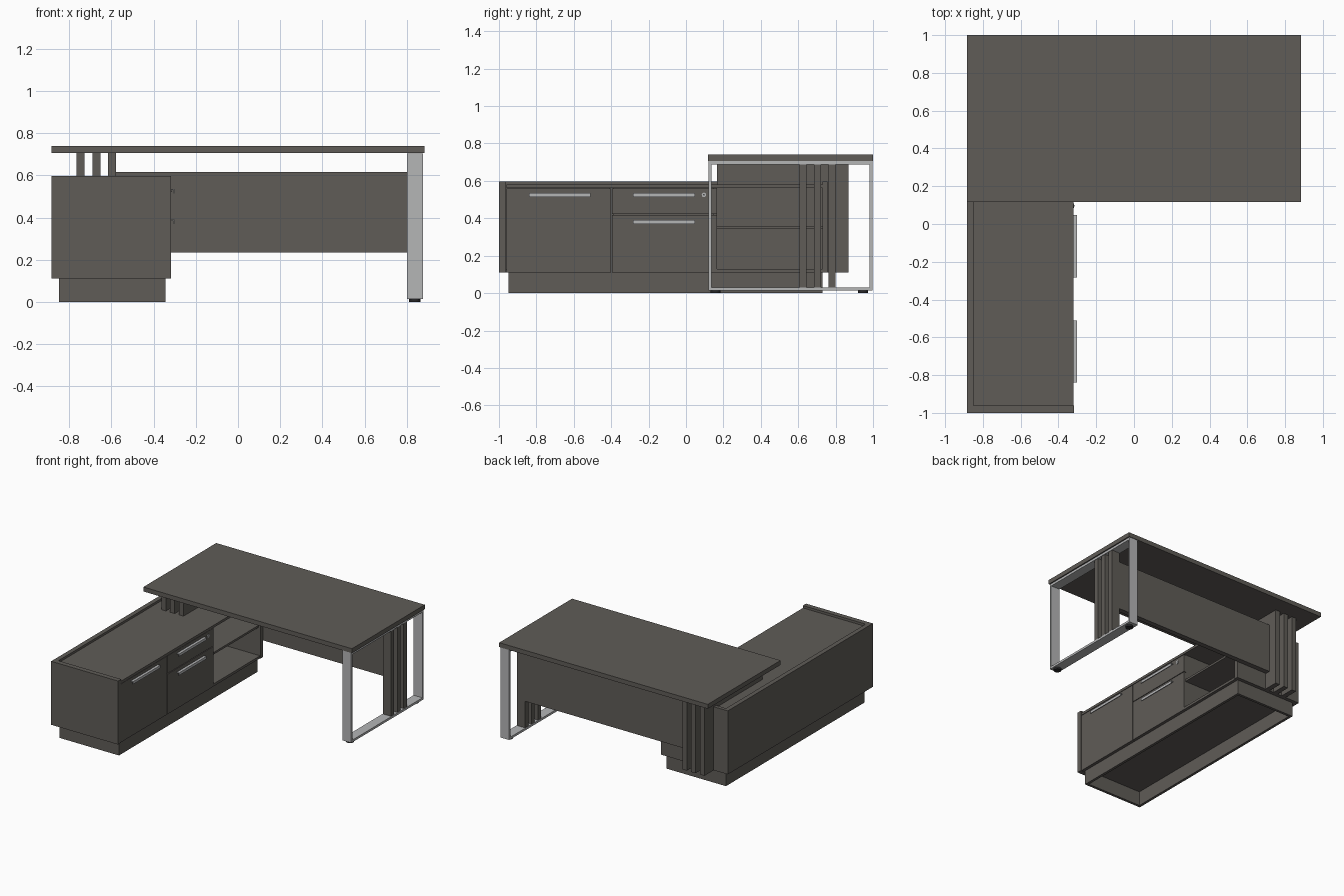
import bpy, bmesh
from mathutils import Vector

cube = bpy.data.objects.get("Cube")
if cube:
    bpy.data.objects.remove(cube, do_unlink=True)


def material(name, rgb, metallic=0.0):
    m = bpy.data.materials.new(name)
    m.use_nodes = True
    m.diffuse_color = (*rgb, 1)
    bsdf = m.node_tree.nodes["Principled BSDF"]
    bsdf.inputs["Base Color"].default_value = (*rgb, 1)
    bsdf.inputs["Roughness"].default_value = 0.6
    return m


WOOD = material("dark_grey_wood", (0.115, 0.107, 0.096))
METAL = material("brushed_metal", (0.46, 0.465, 0.47))
RUBBER = material("black_rubber", (0.02, 0.02, 0.022))


def finish(name, bm, mat):
    bmesh.ops.recalc_face_normals(bm, faces=bm.faces)
    mesh = bpy.data.meshes.new(name)
    bm.to_mesh(mesh)
    bm.free()
    mesh.materials.append(mat)
    obj = bpy.data.objects.new(name, mesh)
    bpy.context.collection.objects.link(obj)
    return obj


def box(name, x, y, z, mat=WOOD):
    """Board given by its (min, max) range on each axis."""
    bm = bmesh.new()
    bmesh.ops.create_cube(bm, size=1)
    for v in bm.verts:
        v.co = Vector(r[0] if c < 0 else r[1] for c, r in zip(v.co, (x, y, z)))
    return finish(name, bm, mat)


def extrude_x(name, outline, x, mat=WOOD):
    """Extrude a (y, z) outline between two x positions."""
    bm = bmesh.new()
    face = bm.faces.new([bm.verts.new((x[0], y, z)) for y, z in outline])
    new = bmesh.ops.extrude_face_region(bm, geom=[face])["geom"]
    verts = [g for g in new if isinstance(g, bmesh.types.BMVert)]
    bmesh.ops.translate(bm, verts=verts, vec=(x[1] - x[0], 0, 0))
    return finish(name, bm, mat)


def disc(name, location, radius, depth, mat, axis="Z"):
    bpy.ops.mesh.primitive_cylinder_add(
        vertices=24, radius=radius, depth=depth, location=location,
        rotation=(0, 1.5708 if axis == "X" else 0, 0))
    obj = bpy.context.object
    obj.name = name
    obj.data.materials.append(mat)
    bpy.ops.object.shade_smooth_by_angle()
    return obj


# Desk top and modesty panel
box("desk_top", (-0.885, 0.885), (0.117, 1.0), (0.706, 0.74))
box("modesty_panel", (-0.578, 0.805), (0.762, 0.8), (0.235, 0.615))

# Metal loop leg
LEG_X = (0.802, 0.877)
for name, y in (("front", (0.12, 0.135)), ("back", (0.982, 0.997))):
    box("leg_post_" + name, LEG_X, y, (0.014, 0.705), METAL)
for name, z in (("lower", (0.014, 0.031)), ("upper", (0.687, 0.705))):
    box("leg_rail_" + name, LEG_X, (0.135, 0.982), z, METAL)
for y in (0.158, 0.947):
    disc("leg_foot", (0.839, y, 0.007), 0.027, 0.014, RUBBER)

# Upright slats inside the metal leg
for i in range(3):
    y = 0.607 + i * 0.0775
    box("leg_slat", (0.805, 0.873), (y, y + 0.038), (0.031, 0.687))

# Stepped slats carrying the desk top on the cabinet
step = [(0.165, 0.58), (0.757, 0.58), (0.757, 0.11),
        (0.87, 0.11), (0.87, 0.706), (0.165, 0.706)]
for i in range(3):
    x = -0.765 + i * 0.0745
    extrude_x("cabinet_slat", step, (x, x + 0.038))

# Cabinet carcass
FRONT, BACK = -0.318, -0.885
BASE, RIM = 0.11, 0.597
box("end_panel_front", (BACK, FRONT), (-1.0, -0.962), (BASE, RIM))
box("end_panel_rear", (BACK, FRONT), (0.729, 0.757), (BASE, RIM))
box("cabinet_back_panel", (BACK, -0.85), (-0.962, 0.729), (BASE, RIM))
box("cabinet_lid", (-0.85, -0.321), (-0.96, 0.729), (0.561, 0.58))
box("cabinet_floor", (-0.85, -0.343), (-0.962, 0.165), (BASE, 0.129))
box("open_bay_floor", (-0.85, -0.323), (0.165, 0.729), (BASE, 0.129))
box("open_bay_shelf", (-0.85, -0.335), (0.165, 0.729), (0.344, 0.36))
box("bay_divider", (-0.85, -0.343), (0.145, 0.165), (0.129, 0.561))
box("door_divider", (-0.85, -0.343), (-0.408, -0.388), (0.129, 0.561))

# Hollow plinth
for name, x in (("left", (-0.365, -0.345)), ("right", (-0.85, -0.83))):
    box("plinth_" + name, x, (-0.95, 0.73), (0, BASE))
for name, y in (("front", (-0.95, -0.93)), ("rear", (0.71, 0.73))):
    box("plinth_" + name, (-0.83, -0.365), y, (0, BASE))


def handle(y, z):
    """Channel pull: top and bottom flanges joined by a front lip."""
    profile = [(-0.323, z + 0.01), (-0.302, z + 0.01), (-0.302, z - 0.01),
               (-0.306, z - 0.01), (-0.306, z + 0.006), (-0.323, z + 0.006)]
    bm = bmesh.new()
    face = bm.faces.new([bm.verts.new((x, y[0], h)) for x, h in profile])
    new = bmesh.ops.extrude_face_region(bm, geom=[face])["geom"]
    verts = [g for g in new if isinstance(g, bmesh.types.BMVert)]
    bmesh.ops.translate(bm, verts=verts, vec=(0, y[1] - y[0], 0))
    finish("handle", bm, METAL)


# Door and drawer fronts with their handles
fronts = [
    ("door", (-0.96, -0.401), (BASE, 0.558), (-0.84, -0.51), 0.525),
    ("lower_drawer", (-0.396, 0.165), (BASE, 0.417), (-0.283, 0.048), 0.38),
    ("upper_drawer", (-0.396, 0.165), (0.422, 0.558), (-0.283, 0.048), 0.525),
]
for name, y, z, grip_y, grip_z in fronts:
    box(name, (-0.343, -0.322), y, z)
    handle(grip_y, grip_z)

# Drawer lock
disc("drawer_lock", (-0.321, 0.096, 0.525), 0.012, 0.008, METAL, "X")
disc("lock_keyhole", (-0.317, 0.096, 0.525), 0.004, 0.002, RUBBER, "X")
